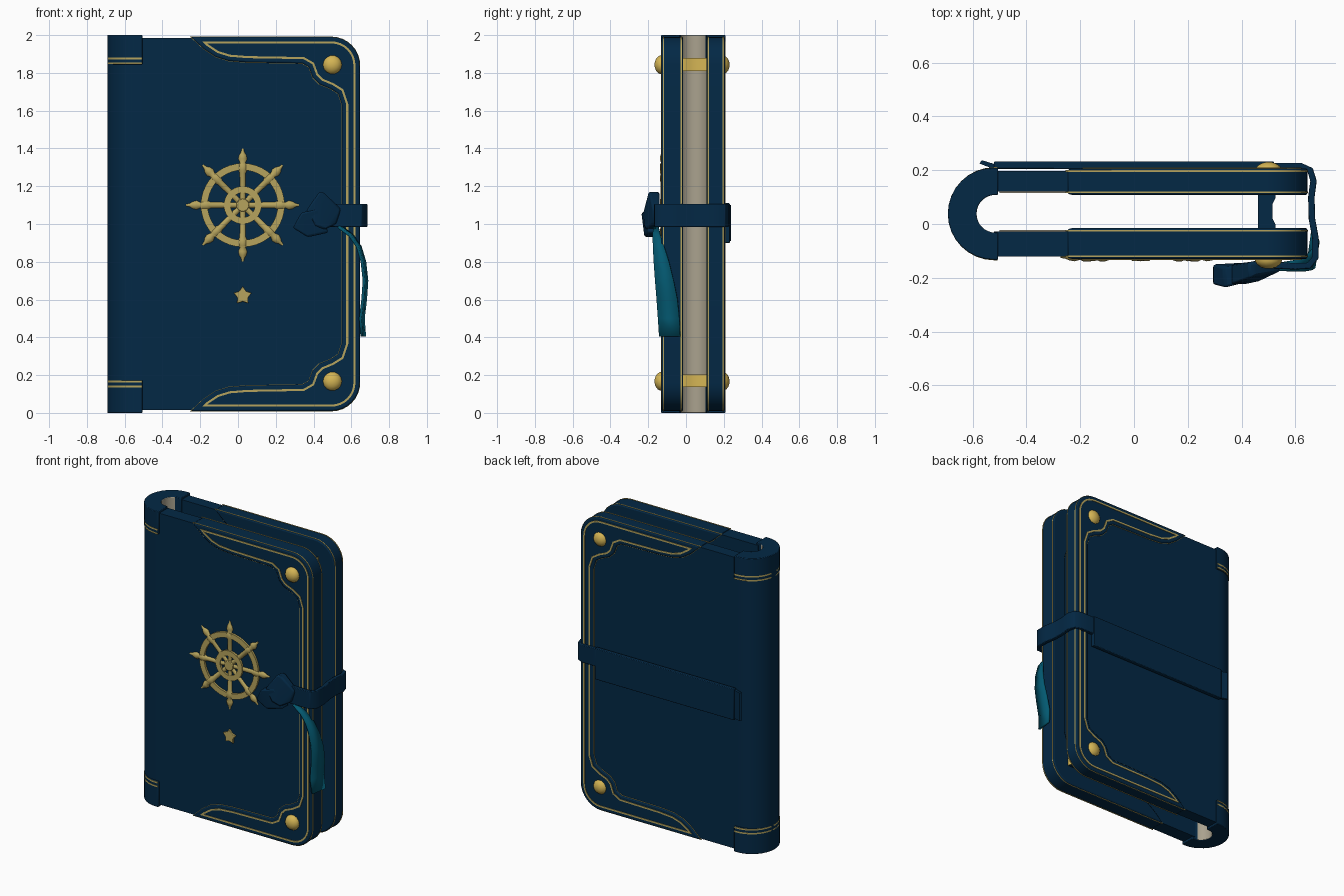
import bpy, bmesh, math
from mathutils import Vector, Matrix

if "Cube" in bpy.data.objects:
    bpy.data.objects.remove(bpy.data.objects["Cube"])


def material(name, rgb):
    m = bpy.data.materials.new(name)
    m.diffuse_color = (*rgb, 1)
    m.use_nodes = True
    m.node_tree.nodes["Principled BSDF"].inputs["Base Color"].default_value = m.diffuse_color
    return m


NAVY = material("navy leather", (0.001, 0.0215, 0.06))
GOLD = material("aged gold", (0.47, 0.37, 0.11))
BRIGHT = material("bright gold", (0.66, 0.46, 0.09))
CREAM = material("cream lining", (0.40, 0.36, 0.27))
TEAL = material("teal ribbon", (0.001, 0.1, 0.165))


def finish(name, bm, mats, rule=None, bevel=0, angle=40):
    bmesh.ops.recalc_face_normals(bm, faces=bm.faces)
    for f in bm.faces:
        f.smooth = True
        if rule:
            f.material_index = int(rule(f))
    me = bpy.data.meshes.new(name)
    bm.to_mesh(me)
    bm.free()
    for m in mats:
        me.materials.append(m)
    ob = bpy.data.objects.new(name, me)
    bpy.context.collection.objects.link(ob)
    if bevel:
        b = ob.modifiers.new("bevel", "BEVEL")
        b.width, b.segments, b.limit_method = bevel, 2, "ANGLE"
        b.angle_limit = math.radians(40)
    bpy.context.view_layer.objects.active = ob
    bpy.ops.object.select_all(action="DESELECT")
    ob.select_set(True)
    bpy.ops.object.shade_smooth_by_angle(angle=math.radians(angle))
    return ob


def prism(name, pts, a, b, mats, axis="y", **kw):
    """Closed outline extruded from a to b along y (points x,z) or z (points x,y)."""
    bm = bmesh.new()
    put = (lambda p, h: (p[0], h, p[1])) if axis == "y" else (lambda p, h: (p[0], p[1], h))
    lo, hi = [[bm.verts.new(put(p, h)) for p in pts] for h in (a, b)]
    bm.faces.new(lo)
    bm.faces.new(hi[::-1])
    for i in range(len(pts)):
        j = (i + 1) % len(pts)
        bm.faces.new((lo[i], lo[j], hi[j], hi[i]))
    return finish(name, bm, mats, **kw)


def ring(name, outer, inner, a, b, mats):
    """Flat band between two matching closed outlines."""
    bm = bmesh.new()
    loops = [[bm.verts.new((p[0], h, p[1])) for p in ps]
             for ps, h in ((outer, a), (inner, a), (inner, b), (outer, b))]
    n = len(outer)
    for k in range(4):
        for i in range(n):
            j = (i + 1) % n
            c, d = loops[k], loops[(k + 1) % 4]
            bm.faces.new((c[i], c[j], d[j], d[i]))
    return finish(name, bm, mats)


def offset(pts, d):
    """Move a clockwise outline inward by d."""
    out, n = [], len(pts)
    for i in range(n):
        p, q, r = (Vector(pts[(i + k) % n]) for k in (-1, 0, 1))
        u, v = (q - p).normalized(), (r - q).normalized()
        n1, n2 = Vector((u.y, -u.x)), Vector((v.y, -v.x))
        m = n1 + n2
        out.append(q + m * (2 * d / max(m.length_squared, 0.3)))
    return out


def circle(cx, cz, r, n=40):
    return [(cx + r * math.cos(2 * math.pi * i / n), cz + r * math.sin(2 * math.pi * i / n)) for i in range(n)]


def lathe(name, prof, mat, n, matrix):
    """Profile of (radius, height) turned about z, then placed."""
    bm = bmesh.new()
    rows = [[bm.verts.new((r * math.cos(2 * math.pi * i / n), r * math.sin(2 * math.pi * i / n), h))
             for i in range(n)] for r, h in prof]
    for a, b in zip(rows, rows[1:]):
        for i in range(n):
            j = (i + 1) % n
            bm.faces.new((a[i], a[j], b[j], b[i]))
    bm.faces.new(rows[0])
    bm.faces.new(rows[-1])
    bmesh.ops.transform(bm, matrix=matrix, verts=bm.verts)
    return finish(name, bm, [mat], angle=50)


def hull(name, pts, mat, bevel):
    bm = bmesh.new()
    for p in pts:
        bm.verts.new(p)
    bmesh.ops.convex_hull(bm, input=bm.verts)
    return finish(name, bm, [mat], bevel=bevel)


# Cover outlines, with the corner cut-outs mirrored top to bottom
def corner(x, z, r):
    return [(x - r + r * math.sin(t), z - r + r * math.cos(t)) for t in (math.pi / 16 * i for i in range(9))]


def flip(pts):
    return [(x, 2 - z) for x, z in reversed(pts)]


edge = [(-0.25, 1.99)] + corner(0.645, 1.99, 0.15)
inner = [(-0.18, 1.925), (-0.12, 1.885), (-0.05, 1.863), (0.05, 1.855), (0.34, 1.85), (0.375, 1.83),
         (0.395, 1.775), (0.43, 1.74), (0.49, 1.715), (0.53, 1.69), (0.55, 1.63)]
rim = edge + flip(edge) + flip(inner)[::-1] + inner[::-1]
half = [(-0.52, 1.985)] + corner(0.635, 1.985, 0.14)
panel = half + flip(half)

# Front and back covers: s points outward along y
for side, s, face, back in (("front", -1, -0.13, -0.015), ("back", 1, 0.207, 0.108)):
    prism(side + "_cover_panel", panel, face - s * 0.01, back + s * 0.012, [NAVY])
    prism(side + "_cover_lining", [(-0.5, 0.2), (0.5, 0.2), (0.5, 1.8), (-0.5, 1.8)],
          back + s * 0.02, back + s * 0.008, [CREAM])
    prism(side + "_cover_rim", rim, face, back, [NAVY], bevel=0.008)
    ring(side + "_rim_trim", offset(rim, 0.023), offset(rim, 0.034), face + s * 0.003, face - s * 0.005, [GOLD])
    for nm, y in (("outer", face - s * 0.01), ("inner", back + s * 0.01)):
        ring(side + "_edge_trim_" + nm, offset(rim, -0.002), offset(rim, 0.008), y - 0.003, y + 0.003, [GOLD])
    for nm, z in (("top", 1.843), ("bottom", 0.167)):
        dome = [(0.05, -0.01), (0.05, 0.008), (0.043, 0.02), (0.028, 0.031), (0.01, 0.036)]
        lathe(side + "_rivet_" + nm, dome, BRIGHT, 14,
              Matrix.Translation((0.5, min(face, 0.194), z)) @ Matrix.Rotation(-s * math.pi / 2, 4, "X"))

# Posts joining the covers behind the rivets
for nm, z in (("top", 1.845), ("bottom", 0.17)):
    prism("post_" + nm, [(0.46, -0.03), (0.525, -0.03), (0.525, 0.0), (0.515, 0.02), (0.515, 0.075),
                         (0.525, 0.095), (0.525, 0.12), (0.46, 0.12)], z - 0.034, z + 0.034, [NAVY, BRIGHT],
          axis="z", rule=lambda f: f.normal.x > 0.5)


# Hollow rounded spine with end caps
def u_shape(ro, ri, x1):
    ts = [math.pi / 2 + math.pi * i / 16 for i in range(17)]
    o = [(ro - 0.692 + ro * math.cos(t), 0.038 + ro * math.sin(t)) for t in ts]
    i = [(-0.515 + ri * math.cos(t), 0.038 + ri * math.sin(t)) for t in ts[::-1]]
    return [(x1, 0.038 + ro)] + o + [(x1, 0.038 - ro), (x1, 0.038 - ri)] + i + [(x1, 0.038 + ri)]


def lining(f):
    c = f.calc_center_median()
    return abs(f.normal.z) < 0.5 and c.x < -0.54 and math.hypot(c.x + 0.515, c.y - 0.038) < 0.1


prism("spine", u_shape(0.159, 0.075, -0.508), 0.02, 1.98, [NAVY, CREAM], axis="z", rule=lining)
for nm, a, b, trims in (("top", 1.845, 2.0, (1.851, 1.877)), ("bottom", 0.0, 0.172, (0.166, 0.14))):
    prism("spine_cap_" + nm, u_shape(0.171, 0.07, -0.505), a, b, [NAVY, CREAM], axis="z", rule=lining, bevel=0.004)
    for k, t in enumerate(trims):
        prism("spine_cap_trim_%s_%d" % (nm, k + 1), u_shape(0.173, 0.1, -0.507), t - 0.005, t + 0.005,
              [GOLD], axis="z")

# Helm wheel emblem
cx, cz, yf = 0.025, 1.10, -0.12
ring("wheel_rim", circle(cx, cz, 0.222), circle(cx, cz, 0.185), yf + 0.005, yf - 0.014, [GOLD])
ring("wheel_inner_ring", circle(cx, cz, 0.1), circle(cx, cz, 0.065), yf + 0.005, yf - 0.014, [GOLD])
prism("wheel_hub", circle(cx, cz, 0.034, 20), yf + 0.005, yf - 0.018, [GOLD], bevel=0.004)
handle = [(0.014, 0.02), (0.016, 0.17), (0.024, 0.185), (0.024, 0.215), (0.015, 0.225), (0.024, 0.245),
          (0.019, 0.265), (0.009, 0.28), (0.005, 0.299)]
for k in range(8):
    lathe("wheel_spoke_%d" % (k + 1), handle, GOLD, 8,
          Matrix.Translation((cx, yf - 0.003, cz)) @ Matrix.Rotation(k * math.pi / 4, 4, "Y")
          @ Matrix.Diagonal((1, 0.65, 1, 1)))

# Star
star = [(cx + r * math.sin(k * math.pi / 5), 0.62 + r * math.cos(k * math.pi / 5))
        for k in range(10) for r in [0.03 if k % 2 else 0.05]]
prism("star", star, yf + 0.005, yf - 0.012, [GOLD], bevel=0.003)

# Closing strap: wide back piece, narrow band round the fore edge
prism("back_strap", [(-0.52, 0.90), (0.52, 0.90), (0.52, 1.11), (-0.52, 1.11)], 0.205, 0.232, [NAVY], bevel=0.004)
prism("back_strap_end", [(-0.575, 0.225), (-0.565, 0.237), (-0.51, 0.22), (-0.51, 0.2)], 0.91, 1.10, [NAVY], axis="z")
path = [(0.44, -0.15), (0.6, -0.157), (0.65, -0.155), (0.674, -0.125), (0.674, -0.05), (0.661, 0.02),
        (0.659, 0.1), (0.667, 0.16), (0.655, 0.2), (0.62, 0.215), (0.5, 0.215)]
left, right = [], []
for i, p in enumerate(path):
    d = (Vector(path[min(i + 1, len(path) - 1)]) - Vector(path[max(i - 1, 0)])).normalized() * 0.012
    left.append(Vector(p) + Vector((-d.y, d.x)))
    right.append(Vector(p) + Vector((d.y, -d.x)))
prism("edge_strap", left + right[::-1], 0.985, 1.105, [NAVY], axis="z", bevel=0.004)

# Folded knot on the front
hull("knot_wrap", [(x, y, z) for x, z, y0, y1 in ((0.36, 1.07, -0.225, -0.15), (0.43, 1.17, -0.2, -0.14),
     (0.455, 1.165, -0.19, -0.14), (0.545, 1.08, -0.175, -0.14), (0.52, 1.0, -0.175, -0.14),
     (0.46, 0.97, -0.215, -0.15), (0.41, 0.99, -0.225, -0.15)) for y in (y0, y1)], NAVY, 0.01)
hull("knot_tail", [(x, y, z) for x, z, y0, y1 in ((0.29, 0.98, -0.225, -0.15), (0.335, 1.06, -0.237, -0.16),
     (0.42, 1.08, -0.215, -0.15), (0.48, 0.955, -0.2, -0.14), (0.37, 0.93, -0.22, -0.15)) for y in (y0, y1)],
     NAVY, 0.01)

# Hanging ribbon: x, z, near y, far y
bm = bmesh.new()
rows = [[bm.verts.new((x, y0, z)), bm.verts.new((x + 0.016, y1, z))] for x, z, y0, y1 in (
    (0.53, 0.985, -0.172, -0.145), (0.59, 0.94, -0.175, -0.135), (0.632, 0.88, -0.174, -0.115),
    (0.656, 0.8, -0.17, -0.09), (0.667, 0.7, -0.163, -0.065), (0.66, 0.6, -0.155, -0.045),
    (0.648, 0.5, -0.148, -0.035), (0.655, 0.405, -0.142, -0.03))]
for a, b in zip(rows, rows[1:]):
    bm.faces.new((a[0], a[1], b[1], b[0]))
ribbon = finish("ribbon", bm, [TEAL], angle=60)
solid = ribbon.modifiers.new("thickness", "SOLIDIFY")
solid.thickness, solid.offset = 0.014, 0
